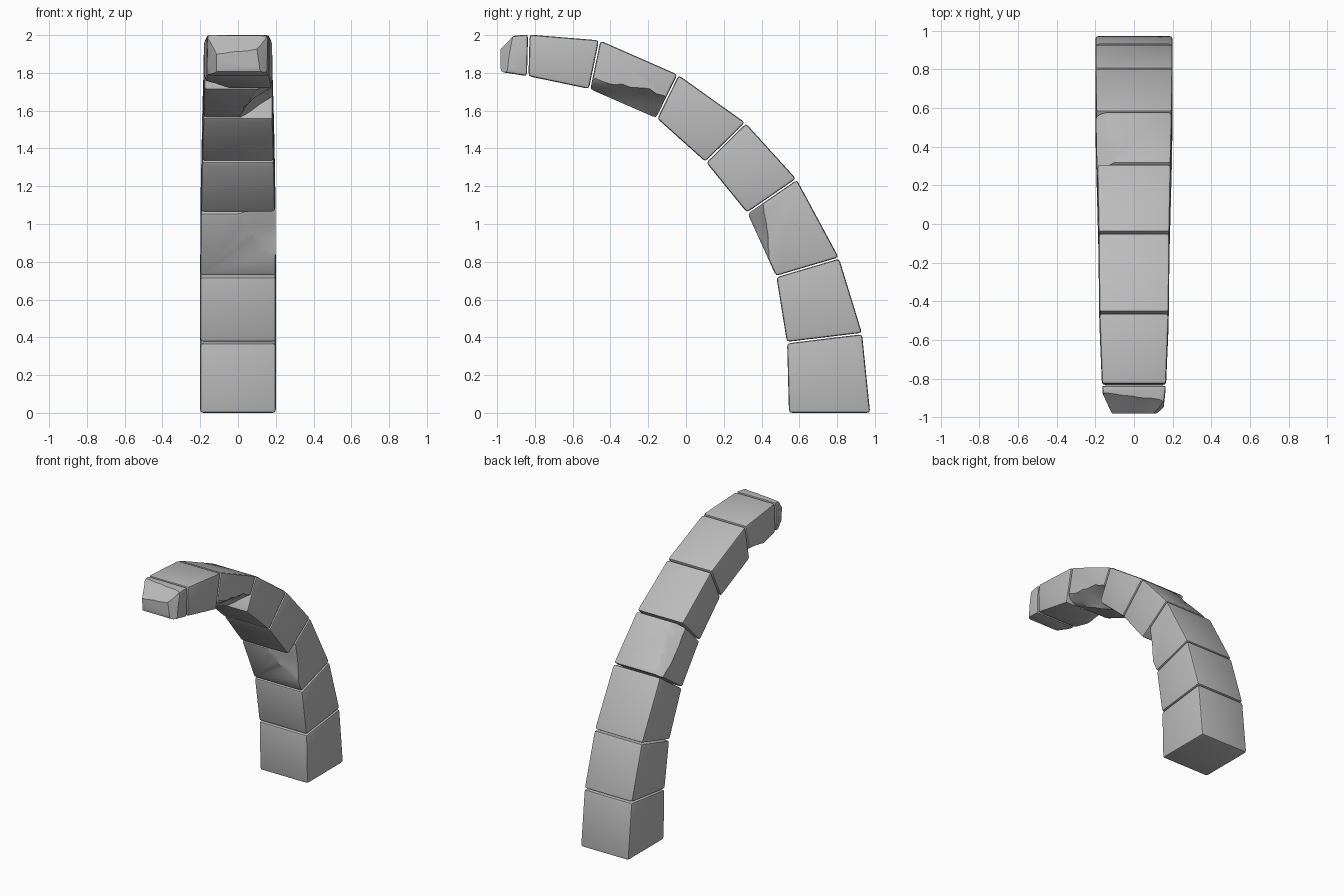
import bpy, bmesh, random
from mathutils import Vector, Matrix, noise

random.seed(4)
if "Cube" in bpy.data.objects:
    bpy.data.objects.remove(bpy.data.objects["Cube"], do_unlink=True)

stone = bpy.data.materials.new("grey_stone")
stone.use_nodes = True
stone.diffuse_color = (0.5, 0.5, 0.5, 1)
stone.node_tree.nodes["Principled BSDF"].inputs["Base Color"].default_value = (0.5, 0.5, 0.5, 1)


def add_object(name, bm):
    mesh = bpy.data.meshes.new(name)
    bm.to_mesh(mesh)
    bm.free()
    obj = bpy.data.objects.new(name, mesh)
    bpy.context.collection.objects.link(obj)
    return obj


def make_block(name, start, end, half_start, half_end):
    """Wedge stone between two joints; each joint is (inner, outer) in y, z."""
    bm = bmesh.new()
    rings = []
    for (inner, outer), half in ((start, half_start), (end, half_end)):
        rings.append([bm.verts.new((s * half, *p))
                      for s, p in ((-1, inner), (1, inner), (1, outer), (-1, outer))])
    a, b = rings
    bm.faces.new(a)
    bm.faces.new(b)
    for i in range(4):
        j = (i + 1) % 4
        bm.faces.new((a[i], a[j], b[j], b[i]))
    bmesh.ops.recalc_face_normals(bm, faces=bm.faces)
    bmesh.ops.bevel(bm, geom=list(bm.edges), offset=0.018, segments=2,
                    profile=0.6, affect='EDGES')
    obj = add_object(name, bm)
    obj.data.materials.append(stone)
    return obj


def chip(block, points, scoop, rough):
    """Break a corner off along a rough plane through three points."""
    a, b, c = (Vector(p) for p in points)
    centre = (a + b + c) / 3
    middle = sum((v.co for v in block.data.vertices), Vector()) / len(block.data.vertices)
    normal = (b - a).cross(c - a).normalized()
    if normal.dot(centre - middle) < 0:
        normal.negate()
    bm = bmesh.new()
    bmesh.ops.create_grid(bm, x_segments=16, y_segments=16, size=0.5)
    for v in bm.verts:
        fade = max(0, 1 - (v.co.length / 0.16) ** 2)
        v.co.z = rough * noise.noise(v.co * 14 + centre * 9) - scoop * fade
    lid = bmesh.ops.extrude_face_region(bm, geom=list(bm.faces))["geom"]
    for v in lid:
        if isinstance(v, bmesh.types.BMVert):
            v.co.z = 0.4
    bmesh.ops.recalc_face_normals(bm, faces=bm.faces)
    bm.transform(Matrix.Translation(centre) @ normal.to_track_quat('Z', 'Y').to_matrix().to_4x4())
    cutter = add_object("chip_cutter", bm)
    cutter.data.materials.append(stone)
    cutter.hide_render = True
    mod = block.modifiers.new("chip", 'BOOLEAN')
    mod.operation = 'DIFFERENCE'
    mod.solver = 'EXACT'
    mod.object = cutter
    bpy.context.view_layer.update()
    shape = bpy.data.meshes.new_from_object(
        block.evaluated_get(bpy.context.evaluated_depsgraph_get()))
    block.modifiers.clear()
    block.data = shape
    bpy.data.objects.remove(cutter, do_unlink=True)


# Joints along the arch: inner point, outer point, half width
joints = [
    ((0.545, 0.0), (0.975, 0.0), 0.2),
    ((0.535, 0.372), (0.932, 0.42), 0.2),
    ((0.478, 0.722), (0.81, 0.82), 0.2),
    ((0.325, 1.058), (0.585, 1.237), 0.197),
    ((0.105, 1.328), (0.315, 1.535), 0.191),
    ((-0.155, 1.56), (-0.042, 1.79), 0.184),
    ((-0.51, 1.715), (-0.457, 1.972), 0.18),
    ((-0.838, 1.783), (-0.832, 2.003), 0.166),
    ((-0.985, 1.805), (-0.985, 1.99), 0.15),
]
names = ["base_block", "lower_block", "haunch_block", "middle_block",
         "shoulder_block", "upper_block", "crown_block", "tip_block"]
GAP = 0.004
blocks = {}
for name, lo, hi in zip(names, joints, joints[1:]):
    along = (Vector(hi[0]) + Vector(hi[1]) - Vector(lo[0]) - Vector(lo[1])).normalized() * GAP
    first = along if name != "base_block" else along * 0
    start = [Vector(p) + first for p in lo[:2]]
    end = [Vector(p) - along for p in hi[:2]]
    blocks[name] = make_block(name, start, end, lo[2], hi[2])

# Broken corners: block, three points on the break, scoop depth, roughness
breaks = [
    ("haunch_block", ((0.0, 0.33, 1.05), (0.2, 0.41, 1.08), (0.2, 0.44, 0.83)), 0.008, 0.012),
    ("middle_block", ((-0.105, 0.36, 1.48), (-0.13, 0.5, 1.32), (-0.195, 0.38, 1.38)), 0.004, 0.016),
    ("upper_block", ((0.185, -0.42, 1.755), (0.185, -0.14, 1.68), (0.03, -0.15, 1.57)), 0.015, 0.02),
    ("crown_block", ((-0.04, -0.53, 1.72), (-0.17, -0.7, 1.755), (-0.18, -0.53, 1.78)), 0.005, 0.015),
    ("tip_block", ((-0.16, -0.87, 2.0), (0.14, -0.91, 2.0), (0, -0.965, 1.93)), 0, 0.008),
    ("tip_block", ((-0.165, -0.87, 1.9), (-0.13, -0.95, 1.95), (-0.12, -0.96, 1.82)), 0, 0.01),
    ("tip_block", ((0.155, -0.925, 1.95), (0.155, -0.945, 1.82), (0.12, -0.97, 1.88)), 0, 0.008),
]
for name, points, scoop, rough in breaks:
    chip(blocks[name], points, scoop, rough)

# Soft rounded edges, crisp breaks
bpy.ops.object.select_all(action='DESELECT')
for obj in blocks.values():
    obj.select_set(True)
    bpy.context.view_layer.objects.active = obj
bpy.ops.object.shade_smooth_by_angle(angle=0.6)
